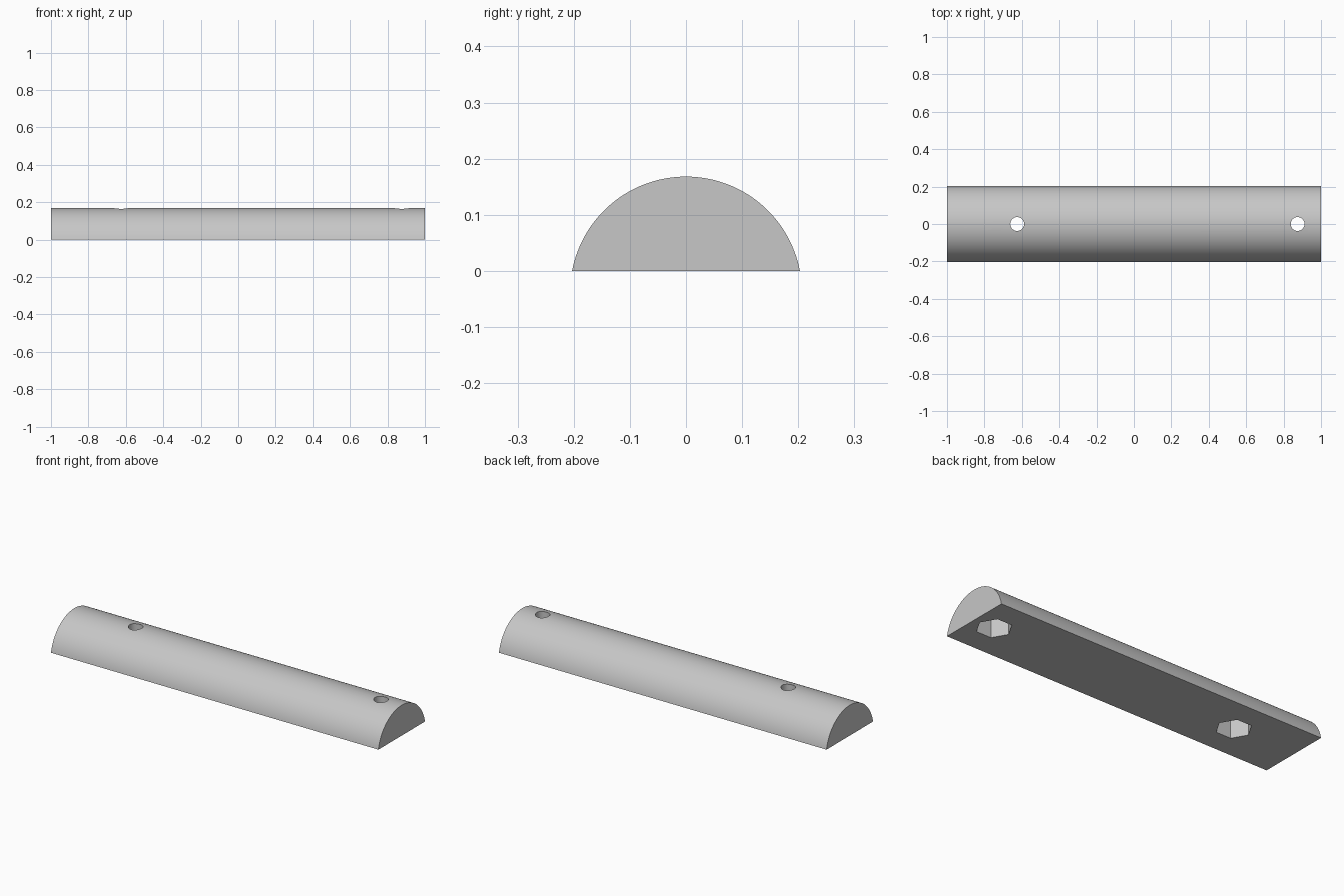
import bpy, bmesh, math

cube = bpy.data.objects.get("Cube")
if cube:
    bpy.data.objects.remove(cube, do_unlink=True)

HALF_WIDTH, HEIGHT = 0.203, 0.168
HOLE_POSITIONS = (-0.625, 0.875)
HOLE_RADIUS = 0.037
NUT_RADIUS, NUT_DEPTH = 0.09, 0.1
ARC_STEPS = 64

grey = bpy.data.materials.new("light grey")
grey.use_nodes = True
colour = (0.57, 0.57, 0.57, 1)
grey.diffuse_color = colour
bsdf = next(n for n in grey.node_tree.nodes if n.type == 'BSDF_PRINCIPLED')
bsdf.inputs["Base Color"].default_value = colour


def prism(name, profile, push):
    """Extrude a closed outline along a vector into a solid object."""
    bm = bmesh.new()
    face = bm.faces.new([bm.verts.new(p) for p in profile])
    top = bmesh.ops.extrude_face_region(bm, geom=[face], use_keep_orig=True)
    moved = [g for g in top["geom"] if isinstance(g, bmesh.types.BMVert)]
    bmesh.ops.translate(bm, verts=moved, vec=push)
    bmesh.ops.recalc_face_normals(bm, faces=bm.faces)
    mesh = bpy.data.meshes.new(name)
    bm.to_mesh(mesh)
    bm.free()
    mesh.materials.append(grey)
    obj = bpy.data.objects.new(name, mesh)
    bpy.context.collection.objects.link(obj)
    return obj


def ring(x, z, radius, sides):
    return [(x + radius * math.cos(math.tau * i / sides),
             radius * math.sin(math.tau * i / sides), z) for i in range(sides)]


# Bar: a circular segment, flat side down
radius = (HEIGHT ** 2 + HALF_WIDTH ** 2) / (2 * HEIGHT)
centre = HEIGHT - radius
start = math.asin(-centre / radius)
angles = [start + (math.pi - 2 * start) * i / ARC_STEPS for i in range(ARC_STEPS + 1)]
outline = [(-1, radius * math.cos(a), centre + radius * math.sin(a)) for a in angles]
bar = prism("half_round_bar", outline, (2, 0, 0))

# Screw holes right through, with hexagonal nut pockets underneath
cutters = []
for x in HOLE_POSITIONS:
    cutters.append(prism("nut_pocket_cutter", ring(x, -0.05, NUT_RADIUS, 6),
                         (0, 0, NUT_DEPTH + 0.05)))
    cutters.append(prism("screw_hole_cutter", ring(x, -0.06, HOLE_RADIUS, 32),
                         (0, 0, 0.4)))

bpy.ops.object.select_all(action='DESELECT')
bpy.context.view_layer.objects.active = bar
bar.select_set(True)
for cutter in cutters:
    cutter.hide_render = True
    cut = bar.modifiers.new("cut", 'BOOLEAN')
    cut.operation = 'DIFFERENCE'
    cut.solver = 'EXACT'
    cut.object = cutter
    bpy.ops.object.modifier_apply(modifier=cut.name)
for cutter in cutters:
    bpy.data.objects.remove(cutter, do_unlink=True)

bpy.ops.object.shade_smooth_by_angle(angle=math.radians(30))
